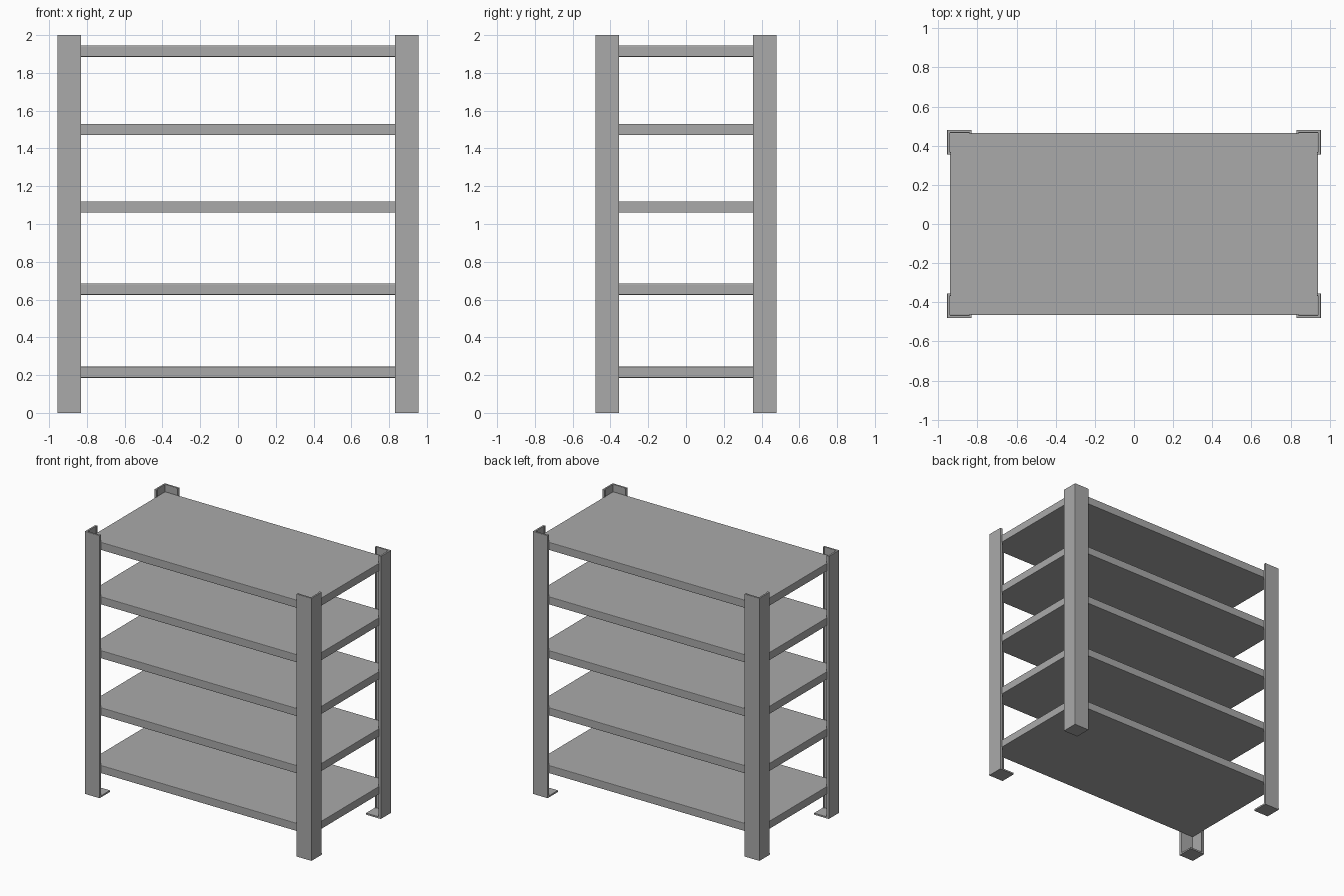
import bpy
import bmesh

cube = bpy.data.objects.get("Cube")
if cube:
    bpy.data.objects.remove(cube, do_unlink=True)

steel = bpy.data.materials.new("grey steel")
steel.use_nodes = True
GREY = (0.4, 0.4, 0.4, 1)
steel.diffuse_color = GREY
steel.node_tree.nodes["Principled BSDF"].inputs["Base Color"].default_value = GREY

HX, HY, HEIGHT = 0.955, 0.48, 2.0
WIDTH, THICK, LIP = 0.125, 0.014, 0.02


def extrude(name, outline, z0, z1, bevel):
    """Solid prism from a flat outline, with small rounded edges."""
    bm = bmesh.new()
    face = bm.faces.new([bm.verts.new((x, y, z0)) for x, y in outline])
    new = bmesh.ops.extrude_face_region(bm, geom=[face])["geom"]
    verts = [v for v in new if isinstance(v, bmesh.types.BMVert)]
    bmesh.ops.translate(bm, verts=verts, vec=(0, 0, z1 - z0))
    bmesh.ops.recalc_face_normals(bm, faces=bm.faces)
    mesh = bpy.data.meshes.new(name)
    bm.to_mesh(mesh)
    bm.free()
    mesh.materials.append(steel)
    obj = bpy.data.objects.new(name, mesh)
    bpy.context.collection.objects.link(obj)
    if bevel:
        mod = obj.modifiers.new("rounded edges", "BEVEL")
        mod.width = bevel
        mod.segments = 2
    return obj


# Shelves
for i, z in enumerate((0.185, 0.625, 1.06, 1.47, 1.885)):
    x, y = HX - THICK, HY - THICK
    extrude(f"shelf_{i + 1}", [(-x, -y), (x, -y), (x, y), (-x, y)], z, z + 0.06, 0.004)

# Corner posts: angle section with lipped ends, measured inward from the corner
angle = [(0, 0), (WIDTH, 0), (WIDTH, LIP), (WIDTH - 0.012, LIP),
         (WIDTH - 0.012, THICK), (THICK, THICK), (THICK, WIDTH - 0.012),
         (LIP, WIDTH - 0.012), (LIP, WIDTH), (0, WIDTH)]
foot = [(0, 0), (WIDTH, 0), (WIDTH, WIDTH), (0, WIDTH)]

for side, sx in (("left", 1), ("right", -1)):
    for end, sy in (("front", -1), ("back", 1)):
        def place(points):
            return [(sx * (HX - u), sy * (HY - v)) for u, v in points]
        extrude(f"{end}_{side}_post", place(angle), 0, HEIGHT, 0.002)
        extrude(f"{end}_{side}_foot_plate", place(foot), 0, 0.012, 0)
